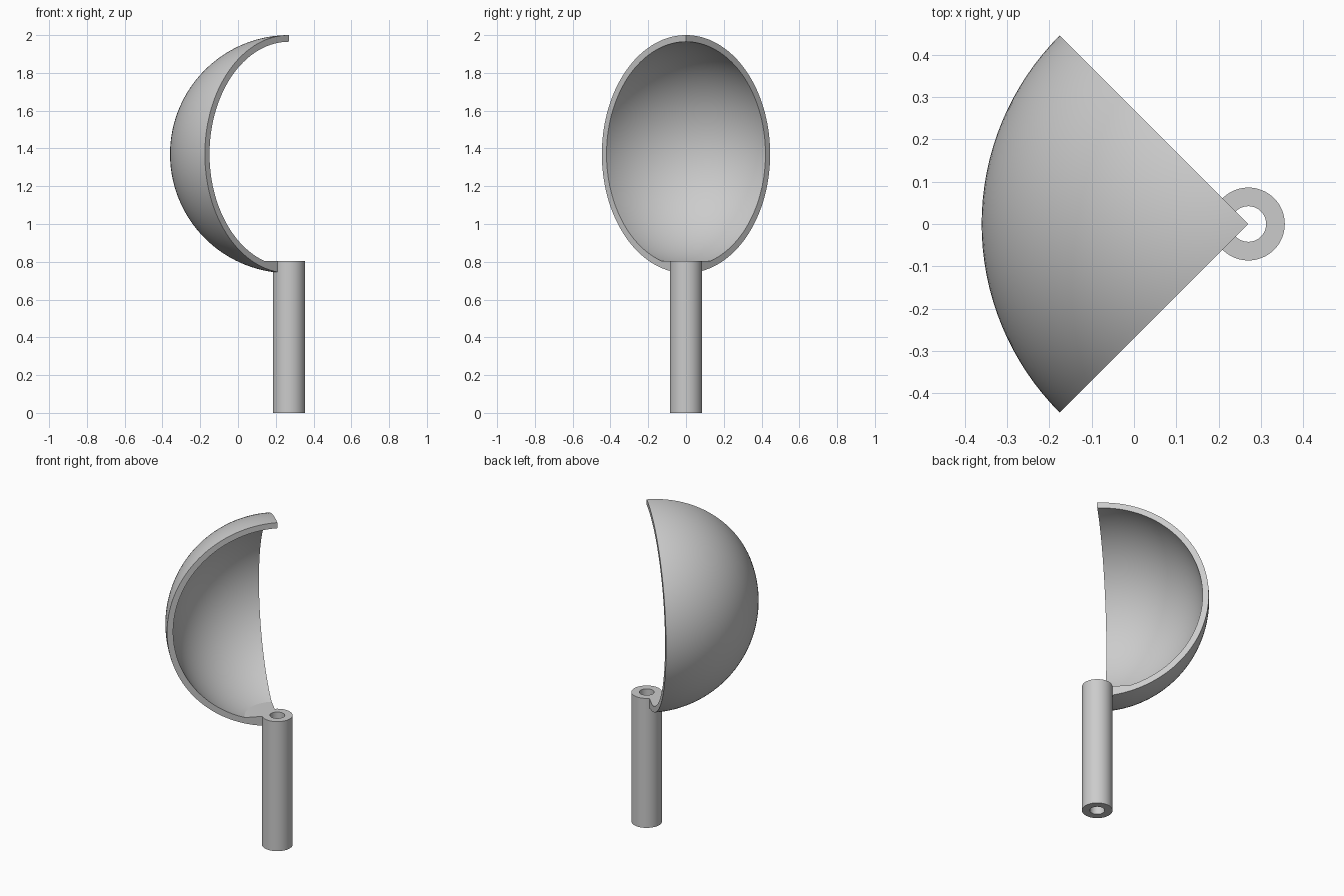
import bpy
import bmesh
from math import asin, acos, sin, cos, pi, radians

if "Cube" in bpy.data.objects:
    bpy.data.objects.remove(bpy.data.objects["Cube"], do_unlink=True)

AXIS_X = 0.27                      # shared vertical axis of shell and stem
CENTRE_Z, OUTER, INNER = 1.37, 0.63, 0.595
STEM_R, BORE_R, STEM_TOP = 0.086, 0.042, 0.804

grey = bpy.data.materials.new("plain grey")
grey.use_nodes = True
colour = (0.6, 0.6, 0.6, 1)
grey.diffuse_color = colour
grey.node_tree.nodes["Principled BSDF"].inputs["Base Color"].default_value = colour


def revolve(name, profile, start, sweep, steps):
    """Turn a closed (radius, height) profile around the axis, capping open ends."""
    bm = bmesh.new()
    full = sweep >= 2 * pi - 1e-4
    rings = []
    for i in range(steps if full else steps + 1):
        a = start + sweep * i / steps
        rings.append([bm.verts.new((r * cos(a), r * sin(a), z)) for r, z in profile])
    n = len(profile)
    for i in range(steps):
        a, b = rings[i], rings[(i + 1) % len(rings)]
        for j in range(n):
            k = (j + 1) % n
            bm.faces.new((a[j], b[j], b[k], a[k]))
    if not full:
        bm.faces.new(rings[0])
        bm.faces.new(rings[-1][::-1])
    bmesh.ops.remove_doubles(bm, verts=bm.verts[:], dist=1e-5)
    bmesh.ops.recalc_face_normals(bm, faces=bm.faces[:])
    mesh = bpy.data.meshes.new(name)
    bm.to_mesh(mesh)
    bm.free()
    mesh.materials.append(grey)
    obj = bpy.data.objects.new(name, mesh)
    obj.location.x = AXIS_X
    bpy.context.collection.objects.link(obj)
    bpy.ops.object.select_all(action='DESELECT')
    obj.select_set(True)
    bpy.context.view_layer.objects.active = obj
    bpy.ops.object.shade_smooth_by_angle(angle=radians(15))
    return obj


def arc(radius, end, steps=64):
    """Points from the top of a circle down to the polar angle end."""
    return [(radius * sin(end * i / steps), CENTRE_Z + radius * cos(end * i / steps))
            for i in range(steps + 1)]


# Quarter shell, with a flat floor level with the top of the stem
outer = arc(OUTER, pi - asin(STEM_R / OUTER))
inner = arc(INNER, acos((STEM_TOP - CENTRE_Z) / INNER))
revolve("quarter_shell", outer + [(STEM_R, STEM_TOP)] + inner[::-1],
        radians(135), radians(90), 32)

# Hollow stem
revolve("hollow_stem", [(BORE_R, 0), (STEM_R, 0), (STEM_R, STEM_TOP), (BORE_R, STEM_TOP)],
        radians(135), 2 * pi, 128)
